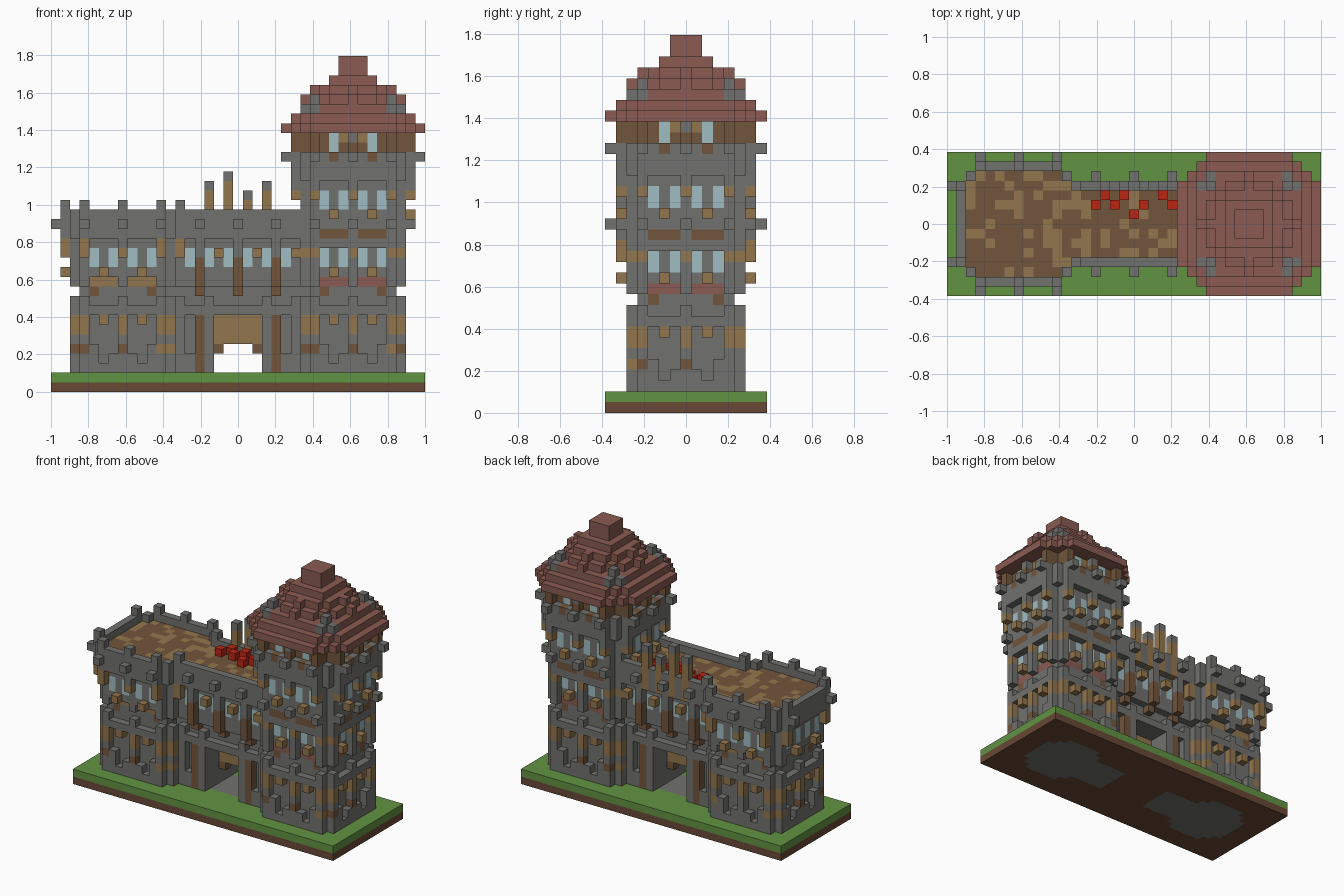
import bpy, bmesh, random
from mathutils import Vector

random.seed(4)
cube = bpy.data.objects.get("Cube")
if cube:
    bpy.data.objects.remove(cube)

UNIT = 2 / 39
COLOURS = {
    "stone": (.165, .165, .158), "roof_tile": (.255, .105, .085), "grass": (.12, .29, .055),
    "earth": (.14, .065, .035), "timber": (.17, .092, .045), "tan_wood": (.29, .18, .075),
    "glass": (.35, .51, .54), "red_cloth": (.5, .018, .007)}
materials = {}
for name, rgb in COLOURS.items():
    m = bpy.data.materials.new(name)
    m.use_nodes = True
    m.diffuse_color = (*rgb, 1)
    m.node_tree.nodes["Principled BSDF"].inputs["Base Color"].default_value = (*rgb, 1)
    m.node_tree.nodes["Principled BSDF"].inputs["Roughness"].default_value = .9
    materials[name] = m
NAMES = list(COLOURS)

blocks = {}  # grid cell -> (part, colour)


def put(part, x, y, z, colour):
    blocks[(x, y, z)] = (part, colour)


def box(part, xs, ys, zs, colour):
    for x in range(xs[0], xs[1] + 1):
        for y in range(ys[0], ys[1] + 1):
            for z in range(zs[0], zs[1] + 1):
                put(part, x, y, z, colour)


def octagon(part, cx, r, zs, colour, cut=None):
    cut = r + 4 if cut is None else cut
    for x in range(-r, r + 1):
        for y in range(-r, r + 1):
            if abs(x) + abs(y) <= cut:
                for z in range(zs[0], zs[1] + 1):
                    put(part, cx + x, y, z, colour)


def around(part, cx, r, offsets, zs, colour):
    """Repeat blocks at distance r on all four sides of a tower."""
    for d in offsets:
        for s in (-1, 1):
            for z in range(zs[0], zs[1] + 1):
                c = colour(z) if callable(colour) else colour
                put(part, cx + d, s * r, z, c)
                put(part, cx + s * r, d, z, c)


def both(part, xs, y, zs, colour):
    """Repeat blocks on the front and the back of the hall."""
    for x in xs:
        for s in (-1, 1):
            box(part, (x, x), (s * y, s * y), zs, colour)


def weathered(z):
    if z in (6, 7, 14, 20):
        return "tan_wood"
    if z in (4, 25):
        return random.choice(("timber", "tan_wood", "stone"))
    return "stone"


POSTS, ODD, PAIR = (-4, 0, 4), (-3, -1, 1, 3), (-2, 2)
PANEL = (-3, -2, -1, 1, 2, 3)

# Ground slab
box("ground", (-19, 19), (-7, 7), (0, 0), "earth")
box("ground", (-19, 19), (-7, 7), (1, 1), "grass")
box("ground", (-2, 2), (-2, 2), (1, 1), "stone")
for cx in (-12, 12):
    octagon("foundation", cx, 4, (0, 0), "stone", 6)
    s = 1 if cx < 0 else -1
    box("foundation", tuple(sorted((cx + s * 4, cx + s * 8))), (-2, 2), (0, 0), "stone")

# Hall between the towers
box("hall_walls", (-8, 8), (-2, 2), (2, 10), "stone")
box("hall_walls", (-8, 8), (-3, 3), (11, 15), "stone")
box("hall_walls", (-8, 8), (-4, 4), (16, 18), "stone")
both("hall_windows", range(-7, 8, 2), 3, (13, 14), "glass")
both("hall_posts", (-6, -3, 3, 6), 3, (2, 9), "stone")
both("hall_posts", (-5, 5), 3, (2, 3), "stone")
both("hall_posts", (-4, 4), 3, (2, 7), "timber")
both("gate_lintel", range(-6, 7), 3, (8, 8), "stone")
both("hall_brackets", POSTS, 3, (10, 12), "timber")
both("hall_brackets", POSTS, 4, (11, 13), "timber")
both("hall_lamps", range(-6, 7, 4), 4, (14, 14), "tan_wood")
both("hall_lamps", POSTS, 4, (14, 15), "stone")
both("hall_knobs", POSTS, 5, (17, 17), "stone")

# Open gate with a raised wooden door
for x in range(-2, 3):
    for y in range(-2, 3):
        for z in range(2, 8):
            blocks.pop((x, y, z), None)
box("gate_door", (-2, 2), (0, 0), (5, 7), "tan_wood")
for x in PAIR:
    put("gate_door", x, 0, 4, "timber")

# Lower storey shared by both towers
for side, cx in (("right", -12), ("left", 12)):
    part = side + "_tower_"
    octagon(part + "walls", cx, 4, (2, 10), "stone")
    around(part + "plinth", cx, 5, PANEL, (2, 2), "stone")
    around(part + "plinth", cx, 5, ODD, (3, 3), "stone")
    around(part + "plinth", cx, 5, (-3, 3), (4, 4), "stone")
    around(part + "posts", cx, 5, POSTS, (2, 9), weathered)
    around(part + "plinth", cx, 5, PANEL, (8, 8), "stone")
    around(part + "lamps", cx, 5, PAIR, (7, 7), "tan_wood")
    around(part + "walls", cx, 4, (-3, 3), (10, 10), "timber")

# Short tower: windows, overhanging parapet and merlons
T = "right_tower_"
octagon(T + "walls", -12, 4, (11, 11), "stone")
around(T + "walls", -12, 4, PANEL, (11, 11), "tan_wood")
around(T + "posts", -12, 5, POSTS, (11, 12), "stone")
octagon(T + "walls", -12, 5, (12, 15), "stone")
around(T + "windows", -12, 5, ODD, (13, 14), "glass")
around(T + "lamps", -12, 6, PAIR, (12, 12), "tan_wood")
octagon(T + "parapet", -12, 6, (16, 18), "stone")
around(T + "posts", -12, 6, POSTS, (14, 19), weathered)
around(T + "posts", -12, 6, (-4, 4), (14, 15), "tan_wood")
around(T + "knobs", -12, 7, (-4, 4), (17, 17), "stone")
both(T + "knobs", (-12,), 7, (17, 17), "stone")
for y in (-1, 0, 1):
    for z in (14, 15, 19):
        blocks.pop((-18, y, z), None)

# Wooden roof deck, sunk one block below the parapet
for x in range(-17, 7):
    for y in range(-5, 6):
        dx = x + 12
        on_tower = abs(dx) <= 5 and abs(dx) + abs(y) <= 9
        on_hall = x > -8 and abs(y) <= 3
        if on_tower or on_hall:
            blocks.pop((x, y, 18), None)
            blocks.pop((x, y, 19), None)
            put("roof_deck", x, y, 17, "tan_wood" if random.random() < .27 else "timber")

# Tall tower: middle storey
T = "left_tower_"
octagon(T + "walls", 12, 4, (11, 17), "stone")
around(T + "walls", 12, 4, PANEL, (11, 11), "roof_tile")
around(T + "windows", 12, 4, ODD, (13, 14), "glass")
around(T + "lamps", 12, 5, PAIR, (12, 12), "tan_wood")
around(T + "ledge", 12, 5, PANEL, (15, 17), "stone")
around(T + "ledge", 12, 5, PANEL, (16, 16), "timber")
around(T + "posts", 12, 5, POSTS, (11, 17), weathered)
around(T + "knobs", 12, 6, POSTS, (17, 17), "stone")

# Tall tower: upper storeys
octagon(T + "upper_walls", 12, 5, (18, 24), "stone")
octagon(T + "upper_walls", 12, 5, (25, 26), "timber")
around(T + "windows", 12, 5, ODD, (19, 20), "glass")
around(T + "windows", 12, 5, PAIR, (25, 26), "glass")
around(T + "upper_walls", 12, 5, (-1, 1), (26, 26), "tan_wood")
around(T + "lamps", 12, 6, PAIR, (18, 18), "tan_wood")
octagon(T + "upper_ledge", 12, 6, (22, 24), "stone")
around(T + "upper_ledge", 12, 6, PAIR, (24, 24), "timber")
around(T + "upper_posts", 12, 6, POSTS, (20, 26), weathered)
around(T + "upper_posts", 12, 6, (-4, 4), (25, 26), "timber")
around(T + "upper_knobs", 12, 7, POSTS, (24, 24), "stone")

# Stepped roof with dormers and stone corner finials
for i, (r, cut) in enumerate(((7, 11), (6, 10), (5, 9), (4, 6), (3, 5), (2, 4), (1, 2), (1, 2))):
    octagon("tower_roof", 12, r, (27 + i, 27 + i), "roof_tile", cut)
around("roof_dormers", 12, 5, (0,), (30, 30), "roof_tile")
around("roof_dormers", 12, 4, (0,), (31, 31), "roof_tile")
around("roof_finials", 12, 4, (-4, 4), (30, 30), "stone")
around("roof_finials", 12, 5, (-4, 4), (29, 29), "stone")

# Chimney poles and red awning blocks on the deck
for x, top in ((-3, 21), (-1, 22), (1, 20), (3, 21)):
    box("poles", (x, x), (4, 4), (16, top), "tan_wood")
    put("poles", x, 4, top, "stone")
for x, y in ((-4, 2), (-3, 3), (-2, 2), (-1, 3), (0, 1), (1, 2), (3, 3), (4, 2)):
    put("red_blocks", x, y, 18, "red_cloth")

# Turn the grid into one mesh per part, keeping only outer faces
AXES = [Vector(v) * s for v in ((1, 0, 0), (0, 1, 0), (0, 0, 1)) for s in (-1, 1)]
parts = {}
for cell, (part, colour) in blocks.items():
    parts.setdefault(part, []).append((cell, colour))
for part, cells in parts.items():
    bm = bmesh.new()
    corners = {}
    used = []
    for cell, colour in cells:
        centre = Vector(cell) + Vector((0, 0, .5))
        for n in AXES:
            if tuple(int(a + b) for a, b in zip(cell, n)) in blocks:
                continue
            u = Vector((n.y, n.z, n.x))
            w = n.cross(u)
            ring = []
            for a, b in ((-1, -1), (1, -1), (1, 1), (-1, 1)):
                p = centre + (n + u * a + w * b) / 2
                key = tuple(round(c * 2) for c in p)
                if key not in corners:
                    corners[key] = bm.verts.new(p * UNIT)
                ring.append(corners[key])
            face = bm.faces.new(ring)
            if colour not in used:
                used.append(colour)
            face.material_index = used.index(colour)
    mesh = bpy.data.meshes.new(part)
    bm.to_mesh(mesh)
    bm.free()
    for colour in used:
        mesh.materials.append(materials[colour])
    bpy.context.scene.collection.objects.link(bpy.data.objects.new(part, mesh))
